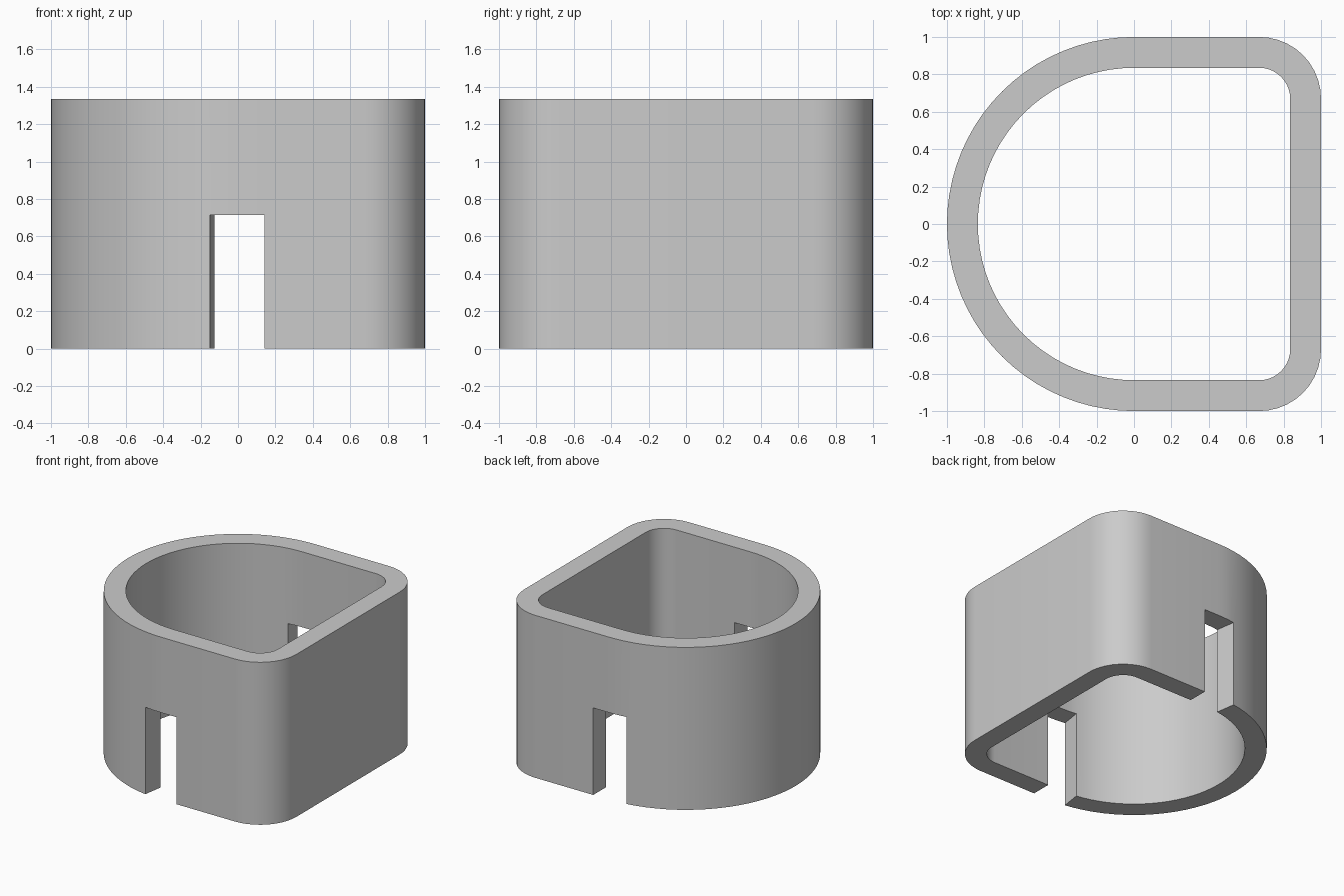
import bpy, bmesh
from math import sin, cos, radians, degrees, asin

if "Cube" in bpy.data.objects:
    bpy.data.objects.remove(bpy.data.objects["Cube"])

R, WALL, CORNER = 1.0, 0.165, 0.33
HEIGHT, SLOT_TOP = 1.335, 0.715
SLOT_X = 0.143
SLOT_ANGLE = 90 + degrees(asin(0.15))


def arc(cx, cy, r, a0, a1, n):
    """Outer and inner point pairs along an arc."""
    out = []
    for i in range(n + 1):
        a = radians(a0 + (a1 - a0) * i / n)
        c, s = cos(a), sin(a)
        out.append(((cx + r * c, cy + r * s),
                    (cx + (r - WALL) * c, cy + (r - WALL) * s)))
    return out


# Half of the D-shaped wall outline, from the round side to the flat side
k = R - CORNER
profile = arc(0, 0, R, 180, SLOT_ANGLE, 18)
slot_start = len(profile) - 1
profile += arc(0, 0, R, SLOT_ANGLE, 90, 2)[1:]
profile.append(((SLOT_X, R), (SLOT_X, R - WALL)))
slot_end = len(profile) - 1
profile += arc(k, k, CORNER, 90, 0, 10)
profile.append(((R, 0), (R - WALL, 0)))

bm = bmesh.new()
levels = (0, SLOT_TOP, HEIGHT)
cols = [[[bm.verts.new((x, y, z)) for z in levels] for x, y in pair]
        for pair in profile]

# Wall faces, leaving the slot open in the lower band
for i, (a, b) in enumerate(zip(cols, cols[1:])):
    in_slot = slot_start <= i < slot_end
    for band in (0, 1):
        if band == 0 and in_slot:
            continue
        for side in (0, 1):
            bm.faces.new((a[side][band], b[side][band],
                          b[side][band + 1], a[side][band + 1]))
    for z in (2, 1 if in_slot else 0):
        bm.faces.new((a[0][z], b[0][z], b[1][z], a[1][z]))

# Slot side faces
for i in (slot_start, slot_end):
    o, n = cols[i]
    bm.faces.new((o[0], o[1], n[1], n[0]))

# Mirror to the front half
geom = bm.verts[:] + bm.edges[:] + bm.faces[:]
bmesh.ops.mirror(bm, geom=geom, axis='Y', merge_dist=0.0001)
bmesh.ops.remove_doubles(bm, verts=bm.verts[:], dist=0.0001)
bmesh.ops.recalc_face_normals(bm, faces=bm.faces[:])

mesh = bpy.data.meshes.new("slotted_collar")
bm.to_mesh(mesh)
bm.free()
collar = bpy.data.objects.new("slotted_collar", mesh)
bpy.context.collection.objects.link(collar)
bpy.context.view_layer.objects.active = collar
collar.select_set(True)
bpy.ops.object.shade_smooth_by_angle(angle=radians(30))
